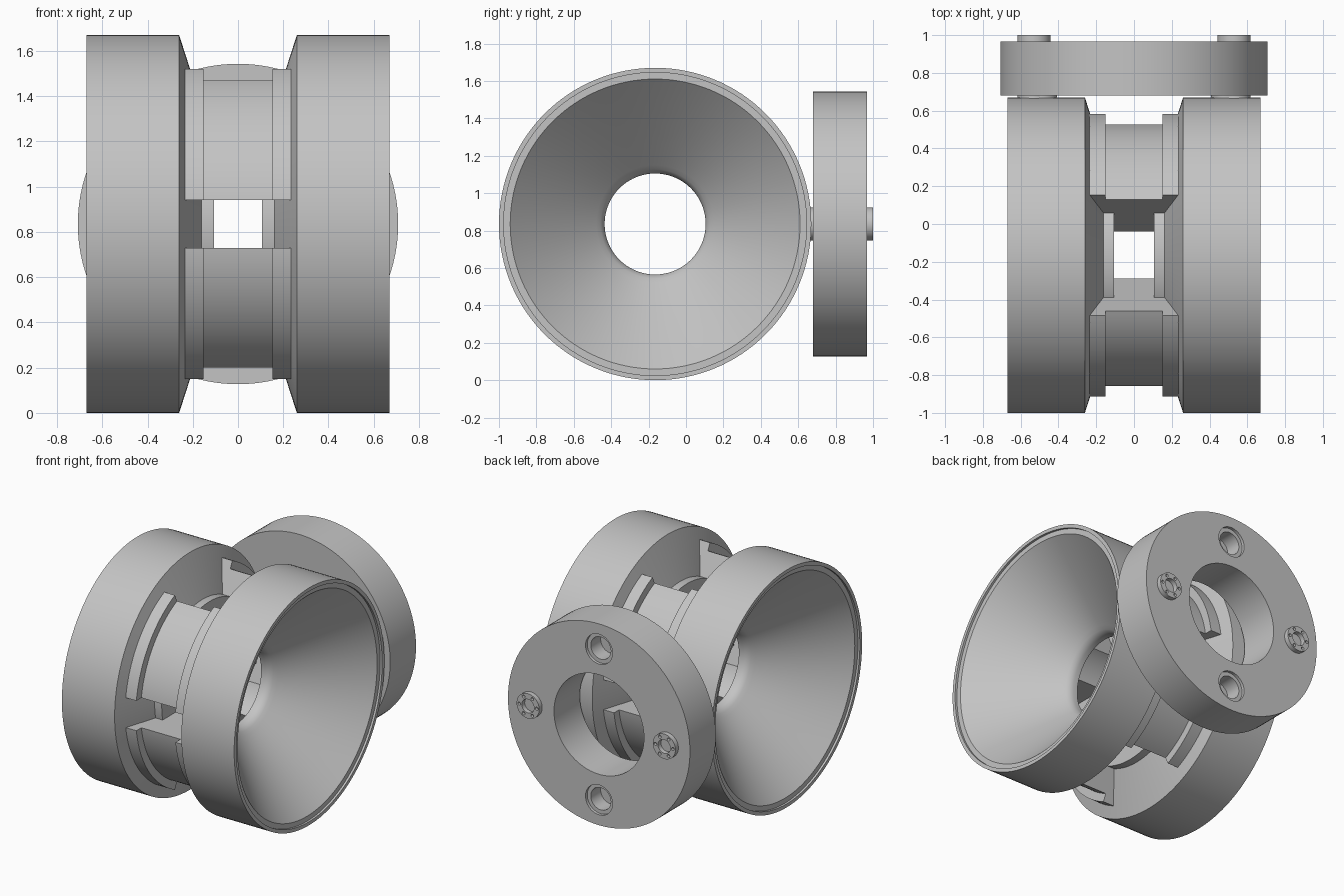
import bpy, bmesh
from math import pi, sin, cos, radians
from mathutils import Matrix, Vector

cube = bpy.data.objects.get("Cube")
if cube:
    bpy.data.objects.remove(cube)

GREY = (0.55, 0.55, 0.55, 1.0)
mat = bpy.data.materials.new("plain grey")
mat.use_nodes = True
mat.diffuse_color = GREY
mat.node_tree.nodes["Principled BSDF"].inputs["Base Color"].default_value = GREY

HUB = Vector((0, -0.165, 0.835))      # centre of the spool
MID = HUB.z
TO_Y = Matrix.Rotation(pi / 2, 4, 'Z')  # turns the x axis to y


def revolve(name, profile, matrix, steps=96, start=0.0, end=2 * pi, cut=None):
    """Sweep a closed (along, radius) profile about the x axis."""
    bm = bmesh.new()
    full = end - start > 6.28
    loops = []
    for i in range(steps if full else steps + 1):
        a = start + (end - start) * i / steps
        loops.append([bm.verts.new((x, -r * cos(a), r * sin(a))) for x, r in profile])
    n = len(profile)
    for i in range(steps):
        p, q = loops[i], loops[(i + 1) % len(loops)]
        for j in range(n):
            k = (j + 1) % n
            if profile[j][1] or profile[k][1]:
                bm.faces.new((p[j], p[k], q[k], q[j]))
    if not full:
        bm.faces.new(loops[0])
        bm.faces.new(loops[-1])
    bmesh.ops.remove_doubles(bm, verts=bm.verts, dist=1e-5)
    if cut is not None:               # trim everything below a level
        geom = bm.verts[:] + bm.edges[:] + bm.faces[:]
        res = bmesh.ops.bisect_plane(bm, geom=geom, plane_co=(0, 0, cut),
                                     plane_no=(0, 0, 1), clear_inner=True)
        edges = [e for e in res["geom_cut"] if isinstance(e, bmesh.types.BMEdge)]
        bmesh.ops.contextual_create(bm, geom=edges)
    bm.transform(matrix)
    bmesh.ops.recalc_face_normals(bm, faces=bm.faces)
    mesh = bpy.data.meshes.new(name)
    bm.to_mesh(mesh)
    bm.free()
    mesh.materials.append(mat)
    ob = bpy.data.objects.new(name, mesh)
    bpy.context.collection.objects.link(ob)
    return ob


def activate(ob):
    bpy.ops.object.select_all(action='DESELECT')
    ob.select_set(True)
    bpy.context.view_layer.objects.active = ob


def carve(ob, cutters):
    for c in cutters:
        c.hide_render = True
        mod = ob.modifiers.new("carve", 'BOOLEAN')
        mod.operation, mod.solver, mod.object = 'DIFFERENCE', 'EXACT', c
        activate(ob)
        bpy.ops.object.modifier_apply(modifier=mod.name)
        bpy.data.objects.remove(c)


def finish(ob):
    activate(ob)
    bpy.ops.object.shade_smooth_by_angle(angle=radians(25))


def at_y(x, y, z):
    return Matrix.Translation((x, y, z)) @ TO_Y


# Flared end flanges: rim, stepped lip, funnel, rounded throat, tapered back
flange = [(0.26, 0.835), (0.67, 0.835), (0.67, 0.81), (0.655, 0.81), (0.655, 0.775),
          (0.205, 0.315), (0.185, 0.292), (0.165, 0.277), (0.14, 0.27),
          (0.107, 0.27), (0.107, 0.53), (0.162, 0.53)]
for side, s in (("left", 1), ("right", -1)):
    finish(revolve(side + "_flange", [(s * x, r) for x, r in flange],
                   Matrix.Translation(HUB), steps=128))

# Four hub segments: raised shoulders, lower middle band, windows between them
half = [(0.152, 0.70), (0.152, 0.755), (0.238, 0.755), (0.168, 0.53),
        (0.13, 0.53), (0.13, 0.295)]
segment = half + [(-x, r) for x, r in reversed(half)]
for fname, fy in (("front", 1), ("back", -1)):
    for vname, vz in (("upper", 1), ("lower", -1)):
        finish(revolve(f"{fname}_{vname}_hub_segment", segment,
                       Matrix.Translation(HUB) @ Matrix.Diagonal((1, fy, vz, 1)),
                       steps=32, end=radians(65), cut=0.105))

# Back ring with two counterbored sockets
ring = revolve("back_ring", [(0.68, 0.35), (0.68, 0.708), (0.967, 0.708), (0.967, 0.35)],
               at_y(0, 0, MID), steps=128)
socket = [(0.1, 0), (0.1, 0.105), (-0.02, 0.105), (-0.02, 0.078), (-0.13, 0.078), (-0.13, 0)]
carve(ring, [revolve("socket_cutter", socket, at_y(0, 0.967, MID + dz), steps=48)
             for dz in (0.53, -0.53)])
finish(ring)

# Hollow bolts, each with a circle of small dimples, and the spacers under the ring
bolt = [(0.62, 0), (0.62, 0.088), (1.0, 0.088), (1.0, 0.048), (0.93, 0.048), (0.93, 0)]
dimple = [(-0.02, 0), (-0.02, 0.011), (0.02, 0.011), (0.02, 0)]
for side, s in (("left", 1), ("right", -1)):
    head = revolve(side + "_bolt", bolt, at_y(s * 0.53, 0, MID), steps=48)
    carve(head, [revolve("dimple_cutter", dimple,
                         at_y(s * 0.53 + 0.068 * cos(k * pi / 3), 1.0,
                              MID + 0.068 * sin(k * pi / 3)), steps=12)
                 for k in range(6)])
    finish(head)
    finish(revolve(side + "_spacer", [(0.63, 0), (0.63, 0.083), (0.69, 0.083), (0.69, 0)],
                   at_y(s * 0.49, 0, MID), steps=48))
